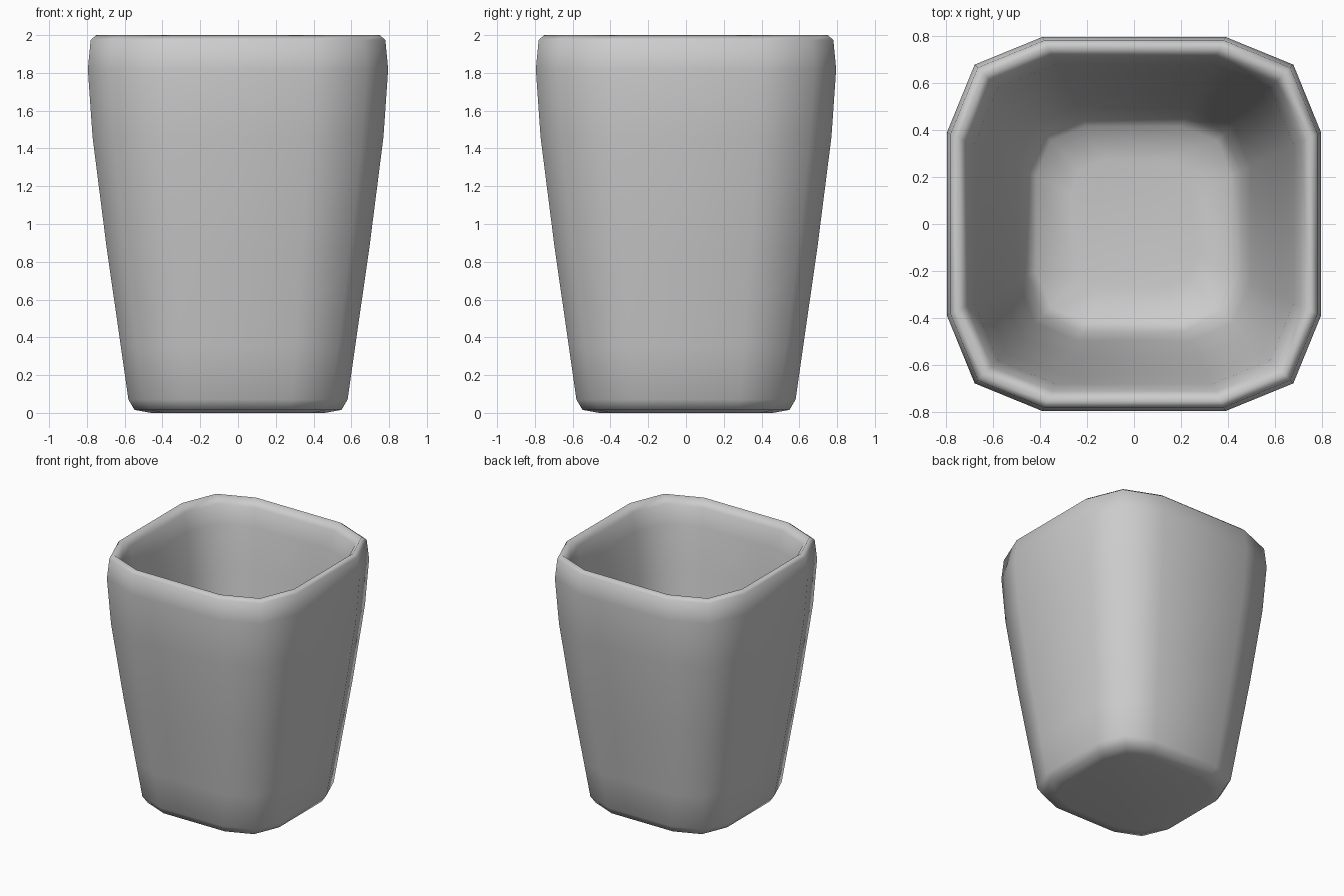
import bpy
import bmesh

# Remove the default cube
if "Cube" in bpy.data.objects:
    bpy.data.objects.remove(bpy.data.objects["Cube"], do_unlink=True)

# Plain grey clay
clay = bpy.data.materials.new("light_grey")
clay.use_nodes = True
colour = (0.6, 0.6, 0.6, 1.0)
clay.diffuse_color = colour
bsdf = clay.node_tree.nodes["Principled BSDF"]
bsdf.inputs["Base Color"].default_value = colour
bsdf.inputs["Roughness"].default_value = 0.6

# (half width, height) from underside, up the outer wall, over the rim, down to the floor
PROFILE = [
    (0.46, 0.0), (0.548, 0.016), (0.58, 0.07), (0.62, 0.35), (0.695, 0.87),
    (0.77, 1.46), (0.795, 1.82), (0.78, 1.975), (0.75, 2.0),
    (0.71, 1.94), (0.68, 1.8), (0.64, 1.46), (0.565, 0.87), (0.495, 0.35),
    (0.455, 0.19), (0.415, 0.14), (0.27, 0.115),
]
SIDE, CORNER = 0.49, 0.852  # rounded square proportions


def ring(bm, half, z):
    """Twelve-sided rounded square, built by quarter turns of one corner."""
    verts = []
    corner = [(1, SIDE), (CORNER, CORNER), (SIDE, 1)]
    for _ in range(4):
        verts += [bm.verts.new((x * half, y * half, z)) for x, y in corner]
        corner = [(-y, x) for x, y in corner]
    return verts


# Cup body
bm = bmesh.new()
rings = [ring(bm, half, z) for half, z in PROFILE]
for low, high in zip(rings, rings[1:]):
    for i in range(len(low)):
        j = (i + 1) % len(low)
        bm.faces.new((low[i], low[j], high[j], high[i]))
bm.faces.new(list(reversed(rings[0])))  # underside
bm.faces.new(rings[-1])                 # inside floor
bmesh.ops.recalc_face_normals(bm, faces=bm.faces)
for face in bm.faces:
    face.smooth = True

mesh = bpy.data.meshes.new("cup")
bm.to_mesh(mesh)
bm.free()
mesh.materials.append(clay)
cup = bpy.data.objects.new("cup", mesh)
bpy.context.collection.objects.link(cup)
